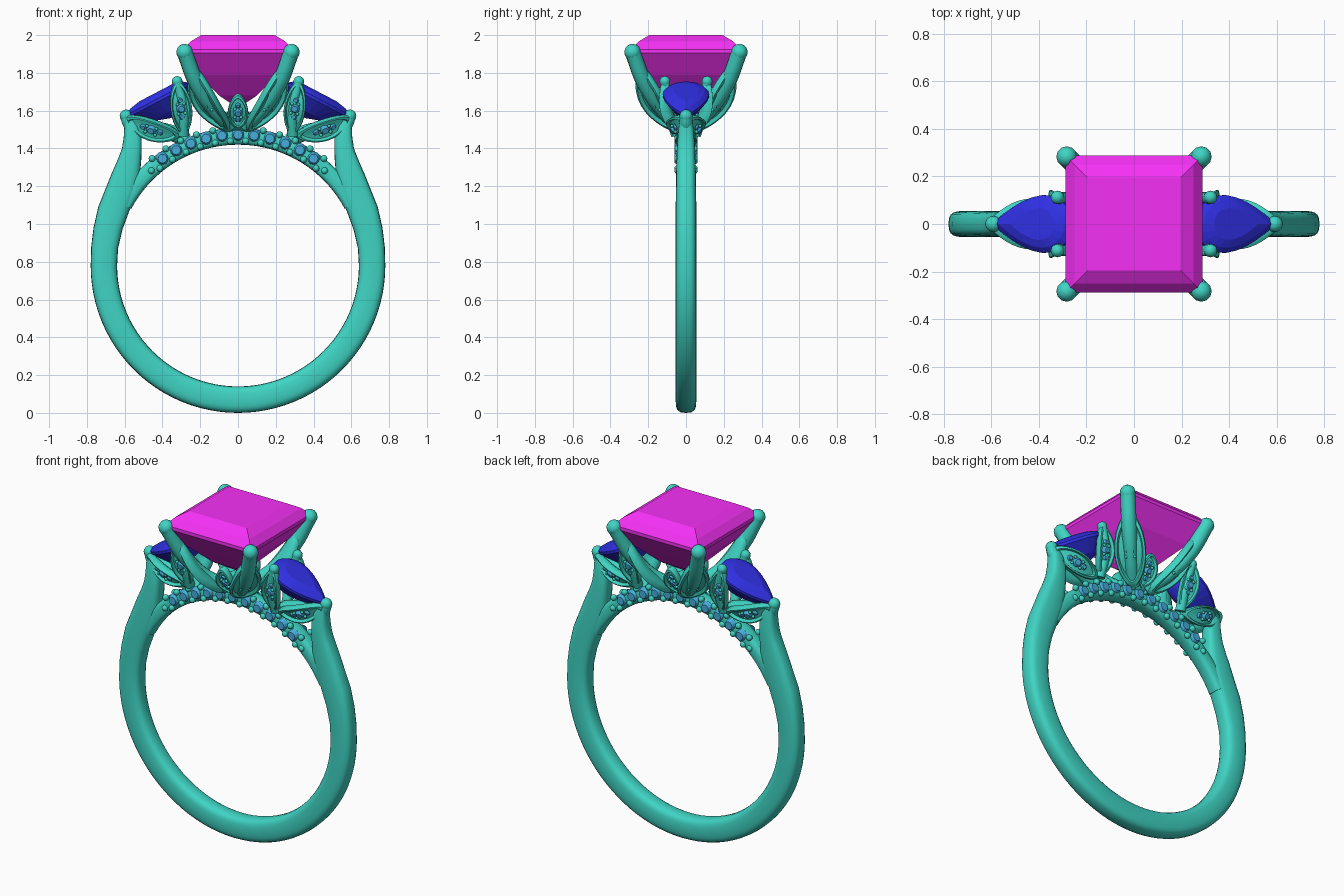
import bpy, bmesh, math
from mathutils import Vector as V, Matrix

if "Cube" in bpy.data.objects:
    bpy.data.objects.remove(bpy.data.objects["Cube"])

def material(name, col):
    m = bpy.data.materials.new(name)
    m.diffuse_color = (*col, 1)
    m.use_nodes = True
    m.node_tree.nodes["Principled BSDF"].inputs["Base Color"].default_value = m.diffuse_color
    return m

METAL = material("metal", (0.05, 0.66, 0.55))
PINK = material("centre_gem", (0.92, 0.03, 0.92))
NAVY = material("side_gem", (0.03, 0.03, 0.80))
BLUE = material("small_gem", (0.06, 0.42, 0.72))

def finish(name, bm, mat, angle=40):
    bmesh.ops.recalc_face_normals(bm, faces=bm.faces)
    me = bpy.data.meshes.new(name)
    bm.to_mesh(me)
    bm.free()
    me.materials.append(mat)
    if angle:
        me.shade_smooth()
        me.set_sharp_from_angle(angle=math.radians(angle))
    ob = bpy.data.objects.new(name, me)
    bpy.context.collection.objects.link(ob)
    return ob

def loft(name, rings, mat, angle=40):
    """Skin closed rings of points and cap both ends."""
    bm = bmesh.new()
    vs = [[bm.verts.new(p) for p in r] for r in rings]
    n = len(vs[0])
    for a, b in zip(vs, vs[1:]):
        for i in range(n):
            j = (i + 1) % n
            bm.faces.new((a[i], a[j], b[j], b[i]))
    bm.faces.new(vs[0])
    bm.faces.new(vs[-1])
    return finish(name, bm, mat, angle)

def spow(x, p):
    return math.copysign(abs(x) ** p, x)

def band(name, stations):
    """Sweep a rounded section through (inner x,z, outer x,z, half width)."""
    rings = []
    for ix, iz, ox, oz, hw in stations:
        c, h = V(((ix + ox) / 2, 0, (iz + oz) / 2)), V(((ox - ix) / 2, 0, (oz - iz) / 2))
        rings.append([c + h * spow(math.cos(a), 0.65) + V((0, hw * spow(math.sin(a), 0.65), 0))
                      for a in (k * math.tau / 20 for k in range(20))])
    return loft(name, rings, METAL, 60)

def ball(bm, p, r):
    bmesh.ops.create_uvsphere(bm, u_segments=12, v_segments=8, radius=r, matrix=Matrix.Translation(p))

def claw(name, pts, radii):
    """Tapered rod through points, with a rounded tip."""
    cu = bpy.data.curves.new(name, 'CURVE')
    cu.dimensions = '3D'
    cu.bevel_depth, cu.bevel_resolution, cu.use_fill_caps = 1, 3, True
    sp = cu.splines.new('BEZIER')
    sp.resolution_u = 6
    sp.bezier_points.add(len(pts) - 1)
    for bp, p, r in zip(sp.bezier_points, pts, radii):
        bp.co, bp.radius = p, r
        bp.handle_left_type = bp.handle_right_type = 'AUTO'
    tmp = bpy.data.objects.new(name + "_path", cu)
    bpy.context.collection.objects.link(tmp)
    me = bpy.data.meshes.new_from_object(tmp.evaluated_get(bpy.context.evaluated_depsgraph_get()))
    bm = bmesh.new()
    bm.from_mesh(me)
    bpy.data.objects.remove(tmp)
    bpy.data.meshes.remove(me)
    ball(bm, pts[-1], radii[-1] * 1.04)
    return finish(name, bm, METAL, 60)

def frame(x, z):
    x = x.normalized()
    z = (z - x * z.dot(x)).normalized()
    return x, z.cross(x), z

small_gems, beads = bmesh.new(), bmesh.new()

def small_gem(p, normal, r):
    m = Matrix.Translation(p) @ normal.to_track_quat('Z', 'Y').to_matrix().to_4x4()
    bmesh.ops.create_cone(small_gems, cap_ends=True, segments=12, radius1=r, radius2=r * 0.62,
                          depth=r * 0.7, matrix=m)

def leaf(name, base, tip, normal, w, bow, big):
    """Pointed petal with a raised rim, recessed floor, three stones and grains."""
    L = (tip - base).length
    x, y, z = frame(tip - base, normal)
    def at(s, v, h):
        return base + x * (s * L) + y * v + z * (h + bow * math.sin(math.pi * s))
    rings = []
    for k, h in ((0.05, -.045), (.55, -.042), (.9, -.028), (1, -.004), (.96, .012), (.83, .013), (.74, -.006),
                 (.4, -.008), (.05, -.008)):
        rings.append([at(.5 - .5 * k * math.cos(a), w * k * spow(math.sin(a), 1.35), h)
                      for a in (i * math.tau / 28 for i in range(28))])
    loft(name, rings, METAL, 50)
    for s, r in ((.5, big), (.5 - (big * 1.75) / L, big * .62), (.5 + (big * 1.75) / L, big * .62)):
        small_gem(at(s, 0, .001), z, r)
    for s in (.5 - big / L, .5 + big / L):
        for v in (-.6, .6):
            ball(beads, at(s, v * big * 1.15, .002), .009)

# Shank: round below, sides rising to the shoulders
C = 0.78
half = [(0.64 * math.sin(a), C - 0.64 * math.cos(a), 0.78 * math.sin(a), C - 0.78 * math.cos(a), .055)
        for a in (i * math.pi / 48 for i in range(25))]
half += [(.635, .87, .777, .88, .055), (.612, .97, .765, .98, .055), (.575, 1.07, .740, 1.09, .055),
         (.535, 1.18, .700, 1.19, .053), (.518, 1.27, .668, 1.27, .052), (.512, 1.34, .637, 1.34, .050),
         (.510, 1.40, .614, 1.40, .048), (.510, 1.46, .605, 1.46, .044), (.525, 1.52, .602, 1.52, .038),
         (.555, 1.57, .605, 1.57, .028)]
band("shank", [(-a, b, -c, d, w) for a, b, c, d, w in half[:0:-1]] + half)

# Bridge arch under the stones, with a row of stones on each face
arch = []
for i in range(41):
    a = math.radians(-62 + 124 * i / 40)
    s, c = math.sin(a), math.cos(a)
    arch.append((.64 * s, C + .64 * c, .728 * s, C + .728 * c, .046))
band("bridge", arch)
for sy in (-1, 1):
    for i in range(-5, 6):
        a = i * 0.123
        small_gem(V((.693 * math.sin(a), sy * .047, C + .693 * math.cos(a))), V((0, sy, 0)), .038)
    for i in range(-6, 6):
        a = (i + .5) * 0.123
        for r in (.660, .727):
            ball(beads, V((r * math.sin(a), sy * .043, C + r * math.cos(a))), .018)
    for a in (-.74, .74):
        ball(beads, V((.68 * math.sin(a), sy * .043, C + .68 * math.cos(a))), .018)

# Centre stone: square step cut
sq = ((1, 1), (-1, 1), (-1, -1), (1, -1))
loft("centre_stone", [[(r * x, r * y, z) for x, y in sq] for r, z in (
    (.01, 1.62), (.10, 1.68), (.205, 1.79), (.287, 1.905), (.287, 1.925), (.25, 1.967), (.195, 2.0))], PINK, 0)

# Centre setting: base cup, corner prongs with petals, front and back petals
cup = bmesh.new()
bmesh.ops.create_uvsphere(cup, u_segments=20, v_segments=12, radius=.085,
                          matrix=Matrix.Translation((0, 0, 1.545)) @ Matrix.Diagonal((1, 1, .75, 1)))
finish("base_cup", cup, METAL, 60)
for sy in (-1, 1):
    for sx in (-1, 1):
        def P(x, y, z):
            return V((x * sx, y * sy, z))
        claw("corner_prong", [P(.04, .04, 1.52), P(.14, .14, 1.615), P(.222, .222, 1.75), P(.283, .283, 1.91)],
             (.04, .036, .043, .042))
        leaf("corner_petal", P(.05, .05, 1.49), P(.243, .243, 1.83), P(1, 1, -.8), .088, .045, .034)
        # Side settings
        claw("side_prong", [P(.29, .05, 1.47), P(.288, .095, 1.60), P(.322, .112, 1.755)], (.03, .025, .027))
        leaf("upright_petal", P(.285, .05, 1.47), P(.322, .115, 1.765), P(-.1, 1, -.25), .058, .04, .026)
        leaf("shoulder_petal", P(.30, .045, 1.465), P(.60, .012, 1.565), P(.1, 1, -.55), .06, .045, .027)
    leaf("middle_petal", V((0, sy * .055, 1.505)), V((0, sy * .15, 1.69)), V((0, sy, -.5)), .055, .025, .024)

# Pear side stones, tip claws and side bases
for sx in (-1, 1):
    d, n = V((.886 * sx, 0, -.463)), V((.463 * sx, 0, .886))
    mid = V((.428 * sx, 0, 1.658))
    rings = []
    for k, h in ((.08, -.12), (.55, -.085), (1, -.012), (1, .004), (.82, .024), (.55, .036)):
        ring = []
        for i in range(24):
            a = i * math.tau / 24
            u, v = math.cos(a), math.sin(a) * abs(math.sin(a / 2)) / .77
            ring.append(mid + d * (.189 * (u * k - .2 * (1 - k))) + V((0, .122 * v * k, 0)) + n * h)
        rings.append(ring)
    loft("side_stone", rings, NAVY, 0)
    claw("tip_claw", [V((.545 * sx, 0, 1.48)), V((.58 * sx, 0, 1.535)), V((.592 * sx, 0, 1.572))],
         (.03, .034, .033))
    claw("side_base", [V((.27 * sx, 0, 1.44)), V((.33 * sx, 0, 1.475)), V((.54 * sx, 0, 1.53))],
         (.04, .045, .03))

finish("small_stones", small_gems, BLUE, 0)
finish("grain_beads", beads, METAL, 60)
